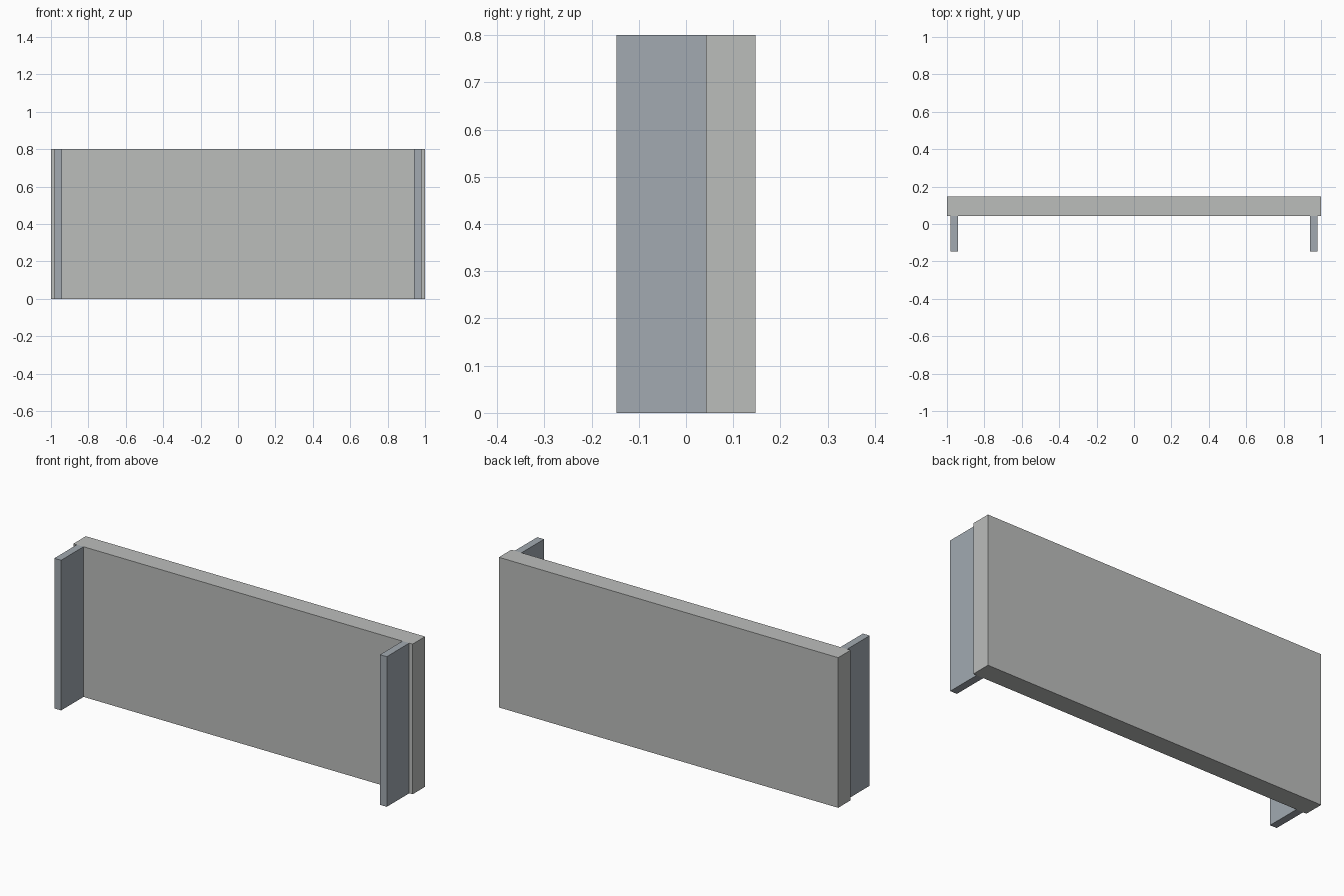
import bpy

if "Cube" in bpy.data.objects:
    bpy.data.objects.remove(bpy.data.objects["Cube"])

HEIGHT = 0.80
FRONT, JOINT, BACK = -0.147, 0.042, 0.147


def material(name, color):
    mat = bpy.data.materials.new(name)
    mat.diffuse_color = color
    mat.use_nodes = True
    mat.node_tree.nodes["Principled BSDF"].inputs["Base Color"].default_value = mat.diffuse_color
    return mat


def box(name, x0, x1, y0, y1, mat):
    bpy.ops.mesh.primitive_cube_add(
        size=1, location=((x0 + x1) / 2, (y0 + y1) / 2, HEIGHT / 2))
    obj = bpy.context.object
    obj.name = name
    obj.scale = (x1 - x0, y1 - y0, HEIGHT)
    bpy.ops.object.transform_apply(location=False, rotation=False, scale=True)
    obj.data.materials.append(mat)
    return obj


panel_grey = material("panel_grey", (0.50, 0.51, 0.50, 1))
fin_grey = material("fin_blue_grey", (0.36, 0.40, 0.44, 1))

# Thick back panel
box("back_panel", -1.0, 1.0, JOINT, BACK, panel_grey)

# Thin upright fins standing forward of the panel at each end
for name, x in (("left_fin", -0.96), ("right_fin", 0.96)):
    box(name, x - 0.02, x + 0.02, FRONT, JOINT, fin_grey)
